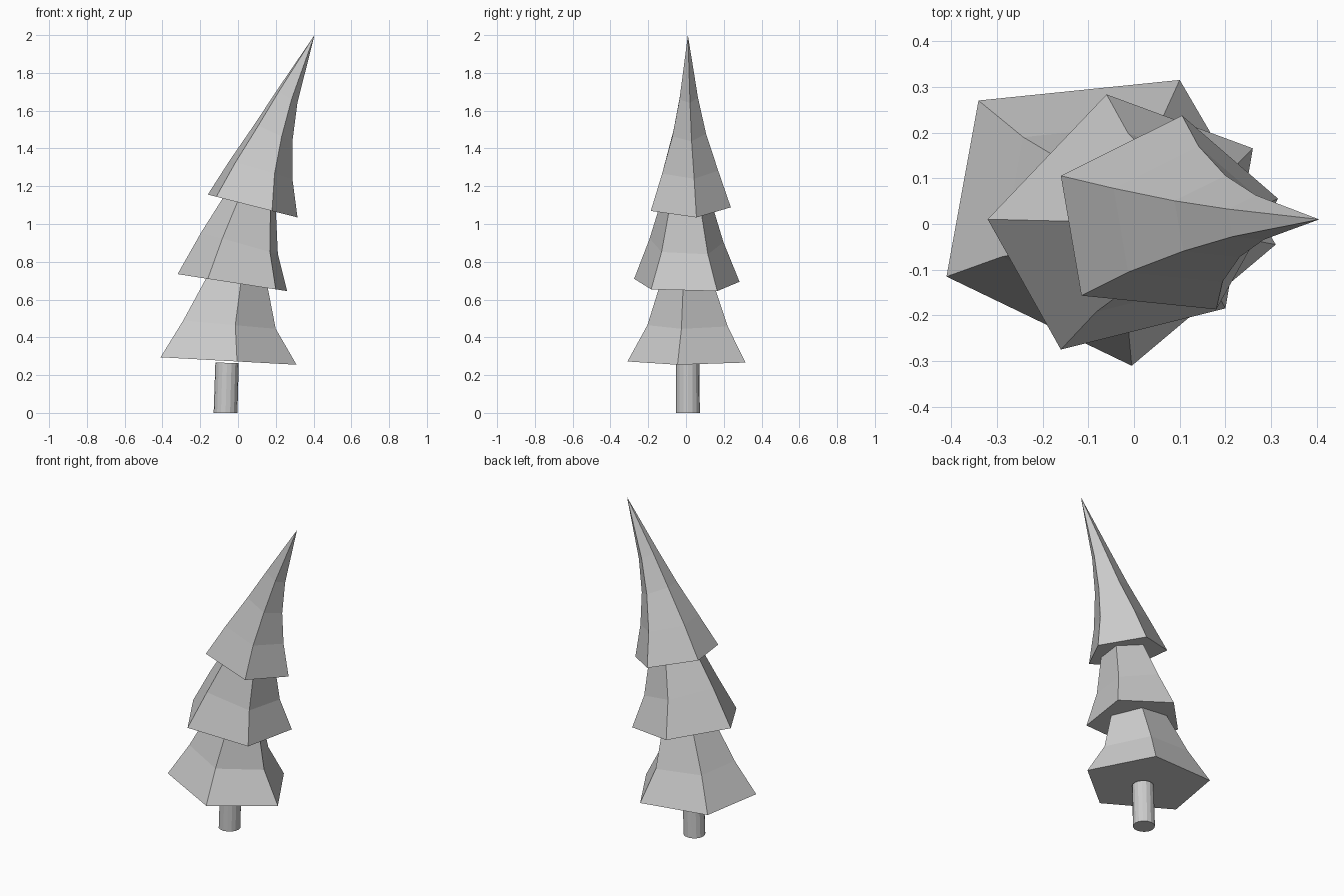
import bpy
import bmesh
import math

cube = bpy.data.objects.get("Cube")
if cube:
    bpy.data.objects.remove(cube, do_unlink=True)

# Single plain colour
GREY = (0.6, 0.6, 0.6, 1.0)
mat = bpy.data.materials.new("plain grey")
mat.use_nodes = True
mat.diffuse_color = GREY
mat.node_tree.nodes["Principled BSDF"].inputs["Base Color"].default_value = GREY


def loft(name, outline, rings, tip=None):
    """Stack scaled copies of an outline; ring = (centre x, centre y, scale, height, x slope)."""
    n = len(outline)
    mx = sum(p[0] for p in outline) / n
    my = sum(p[1] for p in outline) / n
    bm = bmesh.new()
    loops = []
    for cx, cy, s, height, slope in rings:
        loop = []
        for px, py in outline:
            x = cx + (px - mx) * s
            loop.append(bm.verts.new((x, cy + (py - my) * s, height + slope * x)))
        loops.append(loop)
    bm.faces.new(loops[0])
    for low, high in zip(loops, loops[1:]):
        for i in range(n):
            j = (i + 1) % n
            bm.faces.new((low[i], low[j], high[j], high[i]))
    if tip:
        apex = bm.verts.new(tip)
        for i in range(n):
            bm.faces.new((loops[-1][i], loops[-1][(i + 1) % n], apex))
    else:
        bm.faces.new(loops[-1])
    bmesh.ops.recalc_face_normals(bm, faces=bm.faces)
    mesh = bpy.data.meshes.new(name)
    bm.to_mesh(mesh)
    bm.free()
    mesh.materials.append(mat)
    obj = bpy.data.objects.new(name, mesh)
    bpy.context.collection.objects.link(obj)
    return obj


# Trunk: short, slightly leaning cylinder
SIDES = 16
circle = [(math.cos(math.tau * i / SIDES), math.sin(math.tau * i / SIDES)) for i in range(SIDES)]
loft("trunk", circle, [(-0.066, 0.01, 0.063, 0, 0), (-0.058, 0.01, 0.062, 0.264, -0.02)])

# Lower branches: wide flared skirt
loft("lower_branches",
     [(-0.34, 0.27), (0.10, 0.315), (0.31, -0.045), (-0.005, -0.31), (-0.41, -0.115)],
     [(-0.069, 0.023, 1, 0.272, -0.055),
      (-0.058, 0.022, 0.68, 0.463, -0.09),
      (-0.012, 0.015, 0.44, 0.70, -0.155)])

# Middle branches
loft("middle_branches",
     [(-0.32, 0.01), (-0.06, 0.283), (0.26, 0.165), (0.20, -0.185), (-0.16, -0.275)],
     [(-0.016, 0, 1, 0.685, -0.155),
      (0.018, 0, 0.70, 0.90, -0.285),
      (0.07, 0, 0.47, 1.13, -0.255)])

# Top branches: bent spire
loft("top_branches",
     [(-0.16, 0.105), (0.105, 0.237), (0.315, 0.055), (0.18, -0.187), (-0.115, -0.157)],
     [(0.065, 0.011, 1, 1.115, -0.255),
      (0.113, 0.012, 0.70, 1.323, -0.29),
      (0.183, 0.011, 0.42, 1.57, -0.46),
      (0.257, 0.011, 0.23, 1.83, -0.60)],
     tip=(0.405, 0.01, 2.0))
